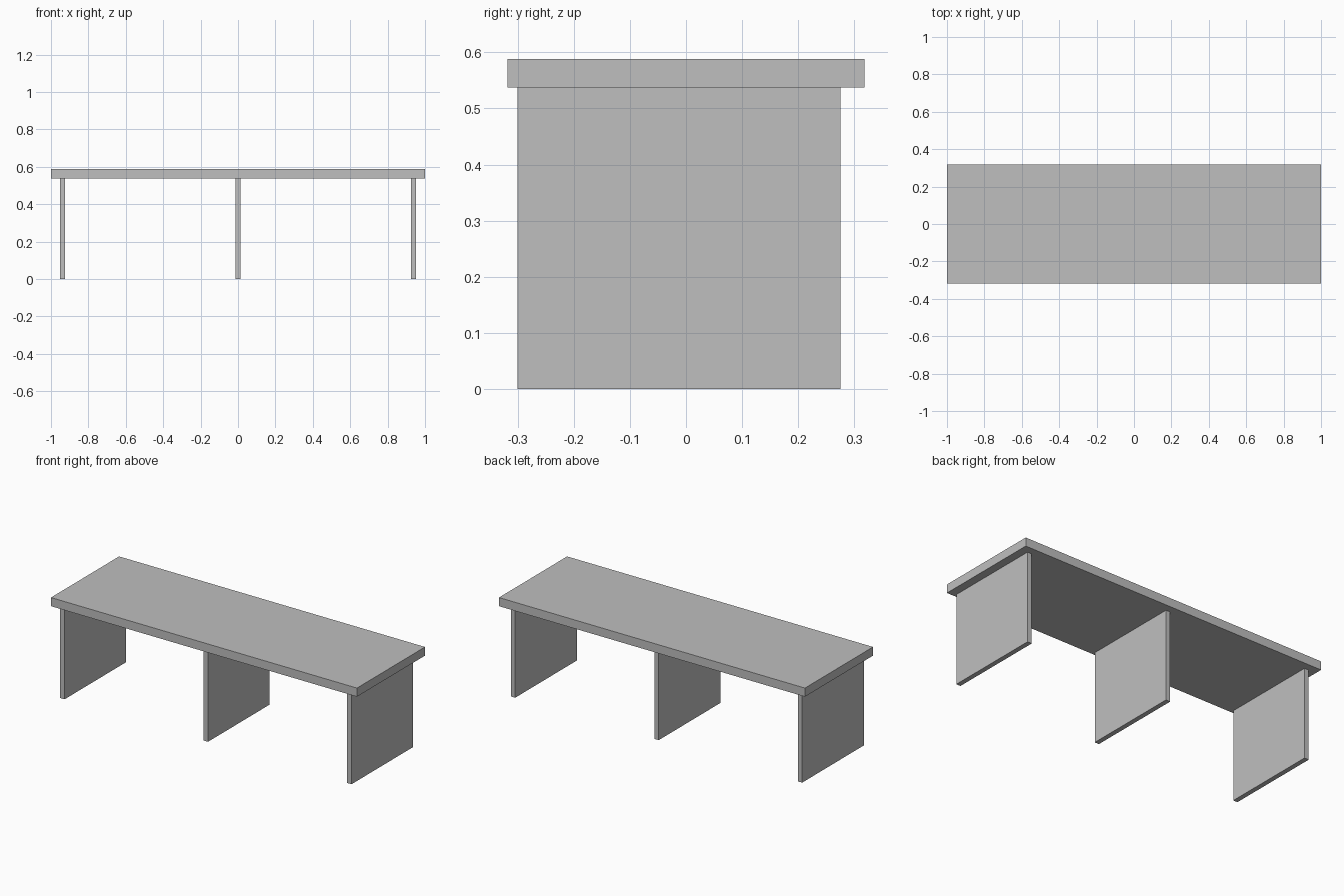
import bpy

cube = bpy.data.objects.get("Cube")
if cube:
    bpy.data.objects.remove(cube, do_unlink=True)

# Single plain grey finish
grey = bpy.data.materials.new("light_grey")
grey.use_nodes = True
colour = (0.52, 0.52, 0.52, 1)
grey.diffuse_color = colour
grey.node_tree.nodes["Principled BSDF"].inputs["Base Color"].default_value = colour


def board(name, low, high):
    """Flat-sided board between two opposite corners."""
    centre = [(a + b) / 2 for a, b in zip(low, high)]
    bpy.ops.mesh.primitive_cube_add(size=1, location=centre)
    obj = bpy.context.object
    obj.name = name
    obj.scale = [b - a for a, b in zip(low, high)]
    bpy.ops.object.transform_apply(location=False, rotation=False, scale=True)
    obj.data.materials.append(grey)
    return obj


TOP, UNDERSIDE = 0.588, 0.537
HALF_DEPTH = 0.318
HALF_PANEL = 0.014

# Seat slab
board("seat", (-1, -HALF_DEPTH, UNDERSIDE), (1, HALF_DEPTH, TOP))

# Three upright panels, set further in at the back than at the front
for name, x in (("right_panel", -0.938), ("middle_panel", 0), ("left_panel", 0.938)):
    board(name, (x - HALF_PANEL, -0.3, 0), (x + HALF_PANEL, 0.275, UNDERSIDE))
